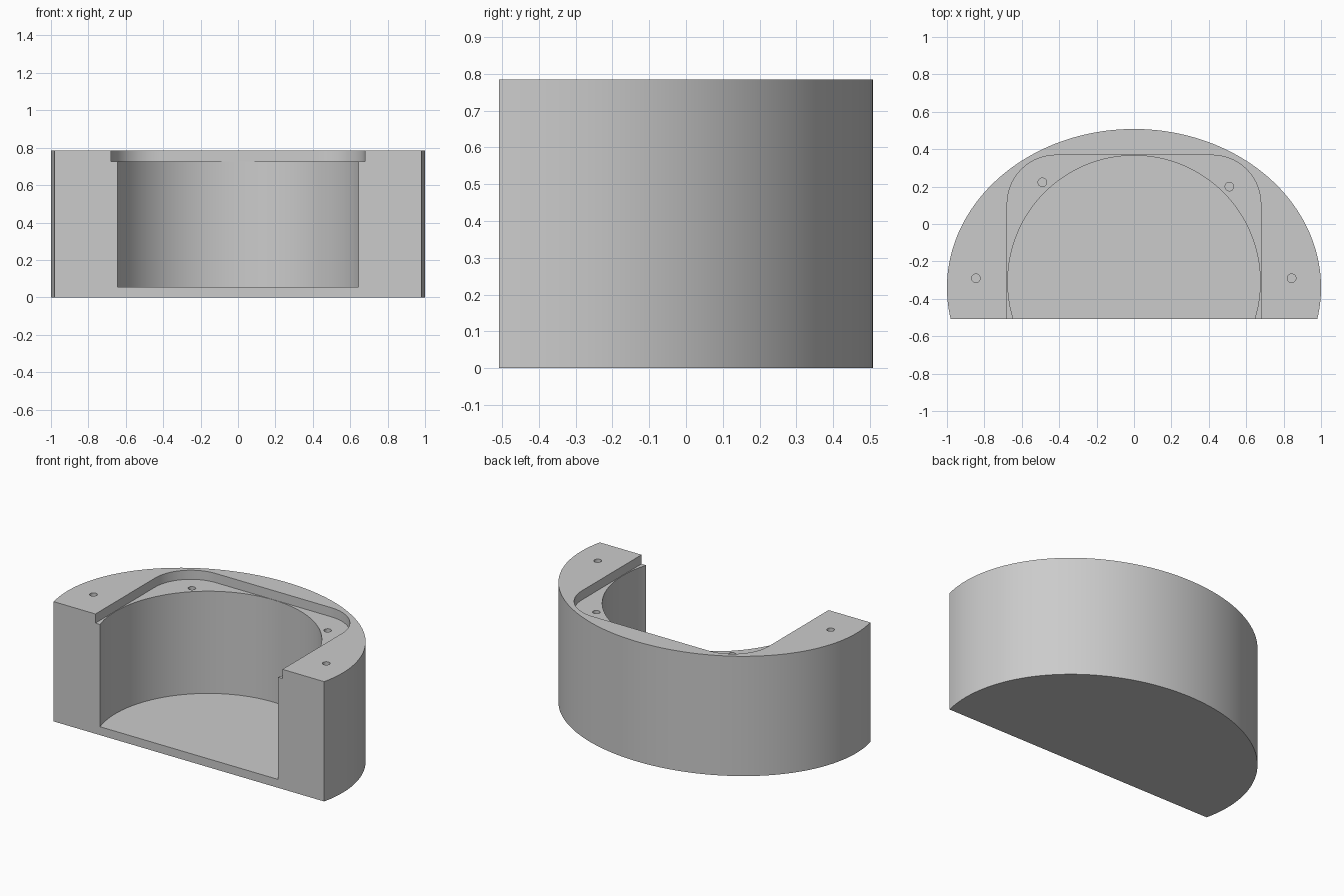
import bpy
import bmesh
from math import cos, sin, pi, radians, asin

cube = bpy.data.objects.get("Cube")
if cube:
    bpy.data.objects.remove(cube, do_unlink=True)

HEIGHT, LEDGE, FLOOR = 0.785, 0.725, 0.055
FRONT = -0.508

grey = bpy.data.materials.new("plain grey")
grey.use_nodes = True
colour = (0.6, 0.6, 0.6, 1)
grey.diffuse_color = colour
grey.node_tree.nodes["Principled BSDF"].inputs["Base Color"].default_value = colour


def arc(cx, cy, rx, ry, start, end, steps):
    """Points along an elliptical arc, both ends included."""
    angles = [start + (end - start) * i / steps for i in range(steps + 1)]
    return [(cx + rx * cos(a), cy + ry * sin(a)) for a in angles]


def circle(cx, cy, r, steps):
    return arc(cx, cy, r, r, 0, 2 * pi, steps)[:-1]


def prism(name, outline, bottom, top):
    """Upright solid with the given outline."""
    bm = bmesh.new()
    base = bm.faces.new([bm.verts.new((x, y, bottom)) for x, y in outline])
    side = bmesh.ops.extrude_face_region(bm, geom=[base])["geom"]
    verts = [v for v in side if isinstance(v, bmesh.types.BMVert)]
    bmesh.ops.translate(bm, verts=verts, vec=(0, 0, top - bottom))
    bmesh.ops.recalc_face_normals(bm, faces=bm.faces)
    mesh = bpy.data.meshes.new(name)
    bm.to_mesh(mesh)
    bm.free()
    mesh.materials.append(grey)
    obj = bpy.data.objects.new(name, mesh)
    bpy.context.collection.objects.link(obj)
    return obj


def cut(target, cutter):
    """Subtract the cutter from the target and discard it."""
    cutter.hide_render = True
    mod = target.modifiers.new("cut", "BOOLEAN")
    mod.operation = "DIFFERENCE"
    mod.solver = "EXACT"
    mod.object = cutter
    bpy.context.view_layer.objects.active = target
    bpy.ops.object.modifier_apply(modifier=mod.name)
    bpy.data.objects.remove(cutter, do_unlink=True)


# Main body: an oval drum with its front sliced flat
centre_y, depth = -0.34, 0.848
dip = asin((centre_y - FRONT) / depth)
body = prism("housing_body", arc(0, centre_y, 1, depth, -dip, pi + dip, 120), 0, HEIGHT)

# Shallow recess with rounded back corners
half, back, r = 0.678, 0.368, 0.26
recess = [(-half, -1), (half, -1)]
recess += arc(half - r, back - r, r, r, 0, pi / 2, 20)
recess += arc(r - half, back - r, r, r, pi / 2, pi, 20)
cut(body, prism("recess_cutter", recess, LEDGE, 1))

# Round chamber below the recess, open at the front
cut(body, prism("chamber_cutter", circle(0, -0.309, 0.675, 128), FLOOR, HEIGHT - 0.02))

# Screw holes in the rim and on the ledge
for x, y, top in [(-0.845, -0.29, HEIGHT), (0.843, -0.29, HEIGHT),
                  (-0.49, 0.223, LEDGE), (0.51, 0.2, LEDGE)]:
    cut(body, prism("hole_cutter", circle(x, y, 0.023, 24), top - 0.2, top + 0.03))

# Smooth the curved walls, keep the edges crisp
bpy.ops.object.select_all(action="DESELECT")
body.select_set(True)
bpy.context.view_layer.objects.active = body
bpy.ops.object.shade_smooth_by_angle(angle=radians(30))
